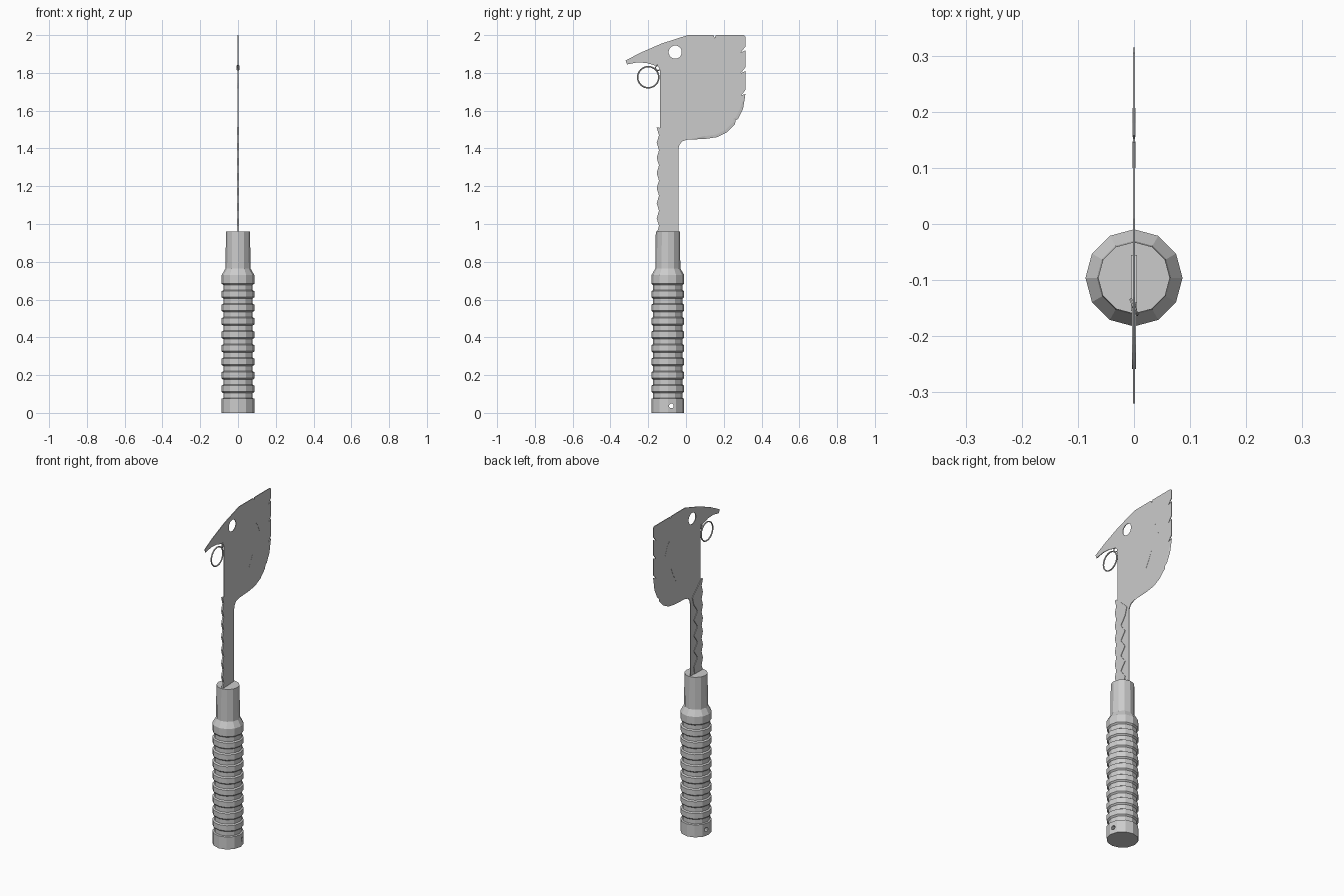
import bpy, bmesh, math
from mathutils import Vector

cube = bpy.data.objects.get("Cube")
if cube:
    bpy.data.objects.remove(cube)

steel = bpy.data.materials.new("grey steel")
steel.use_nodes = True
steel.diffuse_color = (0.6, 0.6, 0.6, 1)
steel.node_tree.nodes["Principled BSDF"].inputs["Base Color"].default_value = (0.6, 0.6, 0.6, 1)


def finish(name, bm):
    bmesh.ops.recalc_face_normals(bm, faces=bm.faces)
    mesh = bpy.data.meshes.new(name)
    bm.to_mesh(mesh)
    bm.free()
    mesh.materials.append(steel)
    obj = bpy.data.objects.new(name, mesh)
    bpy.context.collection.objects.link(obj)
    return obj


def bridge(bm, rings):
    """Skin closed rings of vertices and cap both ends."""
    for a, b in zip(rings, rings[1:]):
        n = len(a)
        for i in range(n):
            j = (i + 1) % n
            bm.faces.new((a[i], a[j], b[j], b[i]))
    bm.faces.new(rings[0])
    bm.faces.new(rings[-1])


def plate(name, outline, half, sharp=(), toward=(0, 0), inset=0.0):
    """Flat plate from a (y, z) outline; sharp points are ground to an edge."""
    bm = bmesh.new()
    rings = []
    for x in (-half, 0, half):
        ring = []
        for i, p in enumerate(outline):
            p = Vector(p)
            if x and i in sharp:
                p += (Vector(toward) - p).normalized() * inset
            ring.append(bm.verts.new((x, p.x, p.y)))
        rings.append(ring)
    bridge(bm, rings)
    return finish(name, bm)


def drill(obj, y, z, radius, depth, sides):
    """Cut a round hole along x."""
    bm = bmesh.new()
    rings = []
    for x in (-depth, depth):
        rings.append([bm.verts.new((x, y + radius * math.cos(t), z + radius * math.sin(t)))
                      for t in (math.tau * (i + 0.5) / sides for i in range(sides))])
    bridge(bm, rings)
    cutter = finish("hole_cutter", bm)
    cutter.hide_render = True
    mod = obj.modifiers.new("hole", 'BOOLEAN')
    mod.operation, mod.solver, mod.object = 'DIFFERENCE', 'EXACT', cutter
    bpy.context.view_layer.objects.active = obj
    bpy.ops.object.modifier_apply(modifier=mod.name)
    bpy.data.objects.remove(cutter)


def torus(name, center, major, minor, turn=0.0):
    bpy.ops.mesh.primitive_torus_add(location=center, rotation=(0, math.pi / 2, turn),
                                     major_radius=major, minor_radius=minor,
                                     major_segments=24, minor_segments=6)
    obj = bpy.context.object
    obj.name = name
    obj.data.materials.append(steel)


# Ribbed twelve-sided handle
AXIS = -0.096
profile = [(0.0865, 0), (0.0865, 0.075)]
for k in range(9):
    z = 0.078 + 0.0715 * k
    profile += [(0.078, z), (0.078, z + 0.026), (0.0865, z + 0.034), (0.0865, z + 0.066)]
profile += [(0.0865, 0.73), (0.066, 0.765), (0.064, 0.96)]
bm = bmesh.new()
bridge(bm, [[bm.verts.new((r * math.sin(math.tau * i / 12), AXIS + r * math.cos(math.tau * i / 12), z))
             for i in range(12)] for r, z in profile])
handle = finish("handle", bm)
drill(handle, -0.077, 0.037, 0.013, 0.2, 8)

# Blade with hook, nicked rear edge and ground lower curve
top = [(-0.32, 1.865), (-0.245, 1.905), (-0.13, 1.955), (0.01, 2.0),
       (0.145, 2.0), (0.152, 1.985), (0.158, 2.0), (0.305, 2.0), (0.315, 1.993)]
nicks = []
for z in (1.92, 1.81, 1.69):
    nicks += [(0.315, z + 0.02), (0.29, z - 0.012), (0.315, z)]
curve = [(0.302, 1.61), (0.275, 1.555), (0.262, 1.55), (0.26, 1.53), (0.215, 1.485),
         (0.165, 1.46), (0.1, 1.45), (0.01, 1.447)]
neck = [(-0.022, 1.437), (-0.037, 1.415), (-0.041, 1.385), (-0.041, 0.95), (-0.135, 0.95)]
hook = [(-0.138, 1.82), (-0.15, 1.835), (-0.21, 1.853), (-0.26, 1.855), (-0.312, 1.845)]
outline = top + nicks + curve + neck + hook
start = len(top + nicks)
blade = plate("blade", outline, 0.002, range(start, start + len(curve) - 1), (0.05, 1.7), 0.015)
drill(blade, -0.057, 1.91, 0.035, 0.05, 16)

# Thicker ragged spine plate along the neck
outer = [(-0.155 + (0.012 if i % 2 else 0), 0.95 + 0.04 * i) for i in range(14)]
outer += [(-0.155, 1.51), (-0.14, 1.51)]
inner = [(-0.055, 1.43)] + [(-0.105 if i % 2 else -0.07, 1.38 - 0.047 * i) for i in range(9)]
inner += [(-0.08, 0.95)]
plate("ragged_spine", outer + inner, 0.005)

# Battle scars as thin slivers on both blade faces
plate("upper_crack", [(0.155, 1.86), (0.18, 1.84), (0.207, 1.77), (0.183, 1.822)], 0.0026)
plate("lower_scratch", [(0.147, 1.685), (0.1, 1.59), (0.13, 1.645)], 0.0026)

# Hanging ring and its small link under the hook
torus("hanging_ring", (0, -0.2, 1.777), 0.056, 0.004)
torus("ring_link", (0, -0.148, 1.827), 0.014, 0.003, 0.4)
